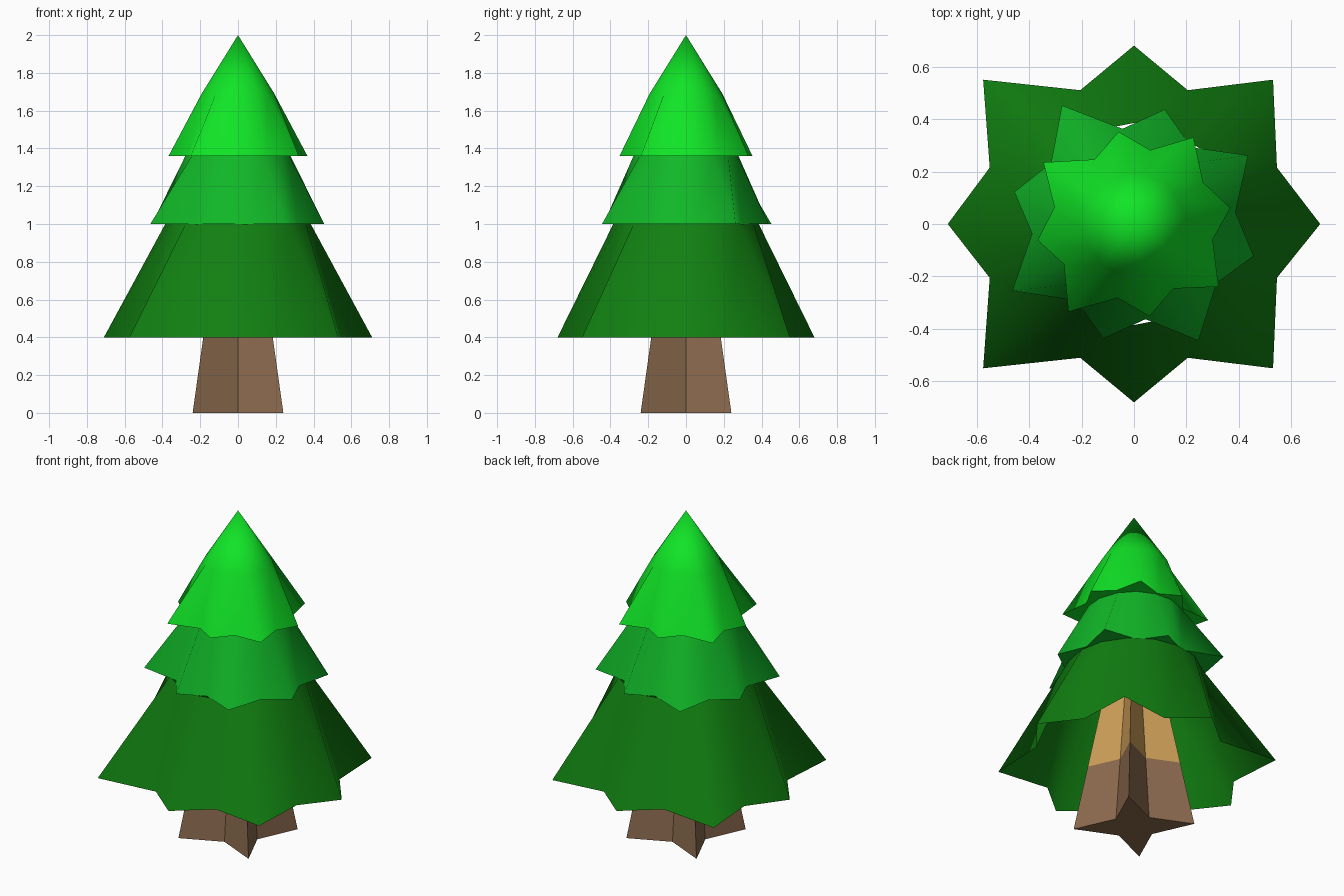
import bpy, bmesh, math

if "Cube" in bpy.data.objects:
    bpy.data.objects.remove(bpy.data.objects["Cube"])


def material(name, r, g, b):
    lin = [((c / 255 + 0.055) / 1.055) ** 2.4 for c in (r, g, b)]
    m = bpy.data.materials.new(name)
    m.diffuse_color = (*lin, 1)
    m.use_nodes = True
    m.node_tree.nodes["Principled BSDF"].inputs["Base Color"].default_value = m.diffuse_color
    return m


DARK = material("dark_green", 17, 128, 17)
MID = material("mid_green", 17, 184, 40)
BRIGHT = material("bright_green", 16, 228, 38)
BARK = material("bark_brown", 140, 106, 78)
WOOD = material("inner_wood_tan", 204, 157, 88)

# Eight-pointed star outline shared by all branch tiers
STAR = [(.71, 0), (.545, .215), (.53, .55), (.205, .51),
        (0, .68), (-.205, .51), (-.575, .55), (-.55, .215),
        (-.71, 0), (-.55, -.205), (-.575, -.55), (-.205, -.51),
        (0, -.68), (.205, -.51), (.53, -.55), (.545, -.205)]


def finish(bm, name, mats):
    me = bpy.data.meshes.new(name)
    bm.to_mesh(me)
    bm.free()
    for m in mats:
        me.materials.append(m)
    ob = bpy.data.objects.new(name, me)
    bpy.context.collection.objects.link(ob)
    return ob


def bridge(bm, low, high, smooth=False, mat=0):
    n = len(low)
    for i in range(n):
        j = (i + 1) % n
        f = bm.faces.new((low[i], low[j], high[j], high[i]))
        f.smooth = smooth
        f.material_index = mat


def tier(name, mat, scale, turn, z0, z1, r_top, apex=None, r_ledge=None):
    """Star hem at z0 narrowing to a round ring at z1, optionally closed to an apex."""
    bm = bmesh.new()
    a = math.radians(turn)
    hem = [(scale * (x * math.cos(a) - y * math.sin(a)),
            scale * (x * math.sin(a) + y * math.cos(a))) for x, y in STAR]

    def circle(r, z):
        return [bm.verts.new((r * x / math.hypot(x, y), r * y / math.hypot(x, y), z))
                for x, y in hem]

    low = [bm.verts.new((x, y, z0)) for x, y in hem]
    high = circle(r_top, z1)
    bridge(bm, low, high, True)
    if apex:
        tip = bm.verts.new((0, 0, apex))
        for i in range(16):
            bm.faces.new((high[i], high[(i + 1) % 16], tip)).smooth = True
    if r_ledge:  # flat underside joining the tier below
        bridge(bm, circle(r_ledge, z0), [bm.verts.new((x, y, z0)) for x, y in hem])
    return finish(bm, name, [mat])


tier("lower_branches", DARK, 1.0, 0, 0.4, 1.0, 0.385)
tier("middle_branches", MID, 0.665, -15, 1.0, 1.36, 0.28, r_ledge=0.36)
tier("top_branches", BRIGHT, 0.525, 9.5, 1.36, 1.69, 0.195, apex=2.0, r_ledge=0.27)

# Trunk: tapered four-pointed star, lighter above the hem of the lower branches
bm = bmesh.new()
rings = []
for z, c in ((0, .24), (.4, .184), (1.0, .10)):
    n = c * 0.55
    outline = [(c, c), (0, n), (-c, c), (-n, 0), (-c, -c), (0, -n), (c, -c), (n, 0)]
    rings.append([bm.verts.new((x, y, z)) for x, y in outline])
bridge(bm, rings[0], rings[1], mat=0)
bridge(bm, rings[1], rings[2], mat=1)
bm.faces.new(rings[0][::-1])
bm.faces.new(rings[2]).material_index = 1
finish(bm, "trunk", [BARK, WOOD])
